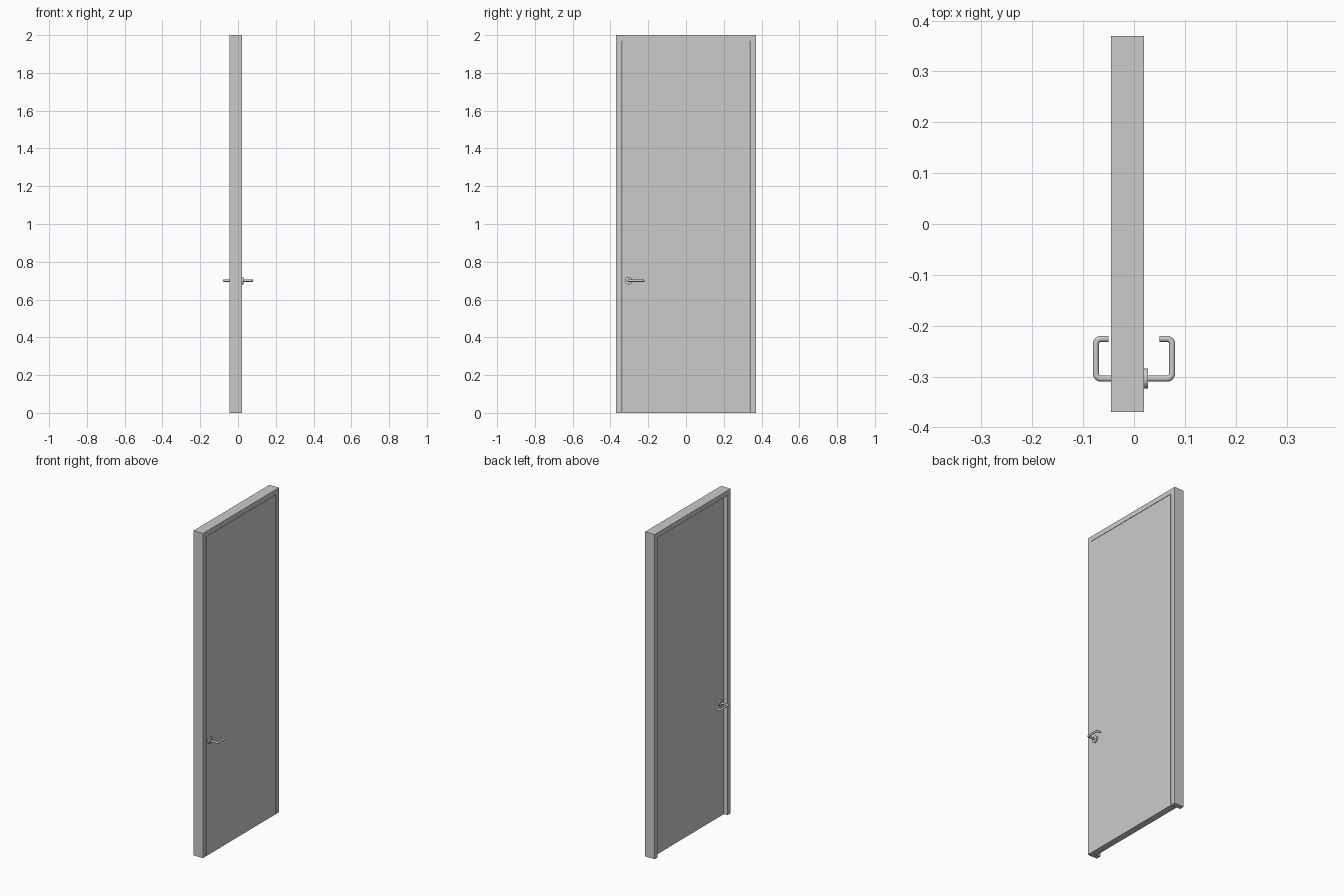
import bpy, bmesh, math
from mathutils import Vector

if "Cube" in bpy.data.objects:
    bpy.data.objects.remove(bpy.data.objects["Cube"])

HALF_W, HEIGHT, JAMB, GAP = 0.37, 2.0, 0.03, 0.003
LEAF = 0.02                      # half thickness of the leaf
HANDLE_Y, HANDLE_Z = -0.304, 0.70


def extrude_yz(name, outline, x0, x1):
    """Extrude a closed y-z outline from x0 to x1."""
    mesh = bpy.data.meshes.new(name)
    bm = bmesh.new()
    face = bm.faces.new([bm.verts.new((x0, y, z)) for y, z in outline])
    res = bmesh.ops.extrude_face_region(bm, geom=[face])
    verts = [g for g in res["geom"] if isinstance(g, bmesh.types.BMVert)]
    bmesh.ops.translate(bm, verts=verts, vec=(x1 - x0, 0, 0))
    bmesh.ops.recalc_face_normals(bm, faces=bm.faces)
    bm.to_mesh(mesh)
    bm.free()
    obj = bpy.data.objects.new(name, mesh)
    bpy.context.collection.objects.link(obj)
    return obj


def rounded_path(points, radius, steps=6):
    """Polyline whose inner right-angle corners become arcs."""
    pts = [Vector(p) for p in points]
    path = [pts[0]]
    for a, b, c in zip(pts, pts[1:], pts[2:]):
        u, v = (a - b).normalized(), (c - b).normalized()
        centre = b + (u + v) * radius
        for i in range(steps + 1):
            t = math.pi / 2 * i / steps
            path.append(centre - v * radius * math.cos(t) - u * radius * math.sin(t))
    return path + [pts[-1]]


def tube(name, path, radius):
    """Round bar along a path, converted to a smooth mesh."""
    curve = bpy.data.curves.new(name, 'CURVE')
    curve.dimensions = '3D'
    curve.bevel_depth = radius
    curve.bevel_resolution = 4
    curve.use_fill_caps = True
    spline = curve.splines.new('POLY')
    spline.points.add(len(path) - 1)
    for p, co in zip(spline.points, path):
        p.co = (*co, 1)
    obj = bpy.data.objects.new(name, curve)
    bpy.context.collection.objects.link(obj)
    bpy.ops.object.select_all(action='DESELECT')
    obj.select_set(True)
    bpy.context.view_layer.objects.active = obj
    bpy.ops.object.convert(target='MESH')
    bpy.ops.object.shade_smooth_by_angle(angle=math.radians(40))


# Frame: two jambs and a head, deeper than the leaf at the back
inner, head = HALF_W - JAMB, HEIGHT - JAMB
extrude_yz("door_frame", [
    (-HALF_W, 0), (-HALF_W, HEIGHT), (HALF_W, HEIGHT), (HALF_W, 0),
    (inner, 0), (inner, head), (-inner, head), (-inner, 0)], -0.045, LEAF)

# Leaf: flush with the frame at +x, with a thin gap around it
w = inner - GAP
extrude_yz("door_leaf", [(-w, 0), (-w, head - 0.002), (w, head - 0.002), (w, 0)],
           -LEAF, LEAF)

# Lever handle and round rosette on both faces
for side, s in (("front", 1), ("back", -1)):
    bpy.ops.mesh.primitive_cylinder_add(
        vertices=32, radius=0.02, depth=0.01,
        location=(s * (LEAF + 0.003), HANDLE_Y, HANDLE_Z),
        rotation=(0, math.pi / 2, 0))
    bpy.context.object.name = side + "_rosette"
    bpy.ops.object.shade_smooth_by_angle(angle=math.radians(40))

    corners = [(s * 0.015, HANDLE_Y, HANDLE_Z), (s * 0.075, HANDLE_Y, HANDLE_Z),
               (s * 0.075, -0.226, HANDLE_Z), (s * 0.05, -0.226, HANDLE_Z)]
    tube(side + "_lever_handle", rounded_path(corners, 0.01), 0.006)
